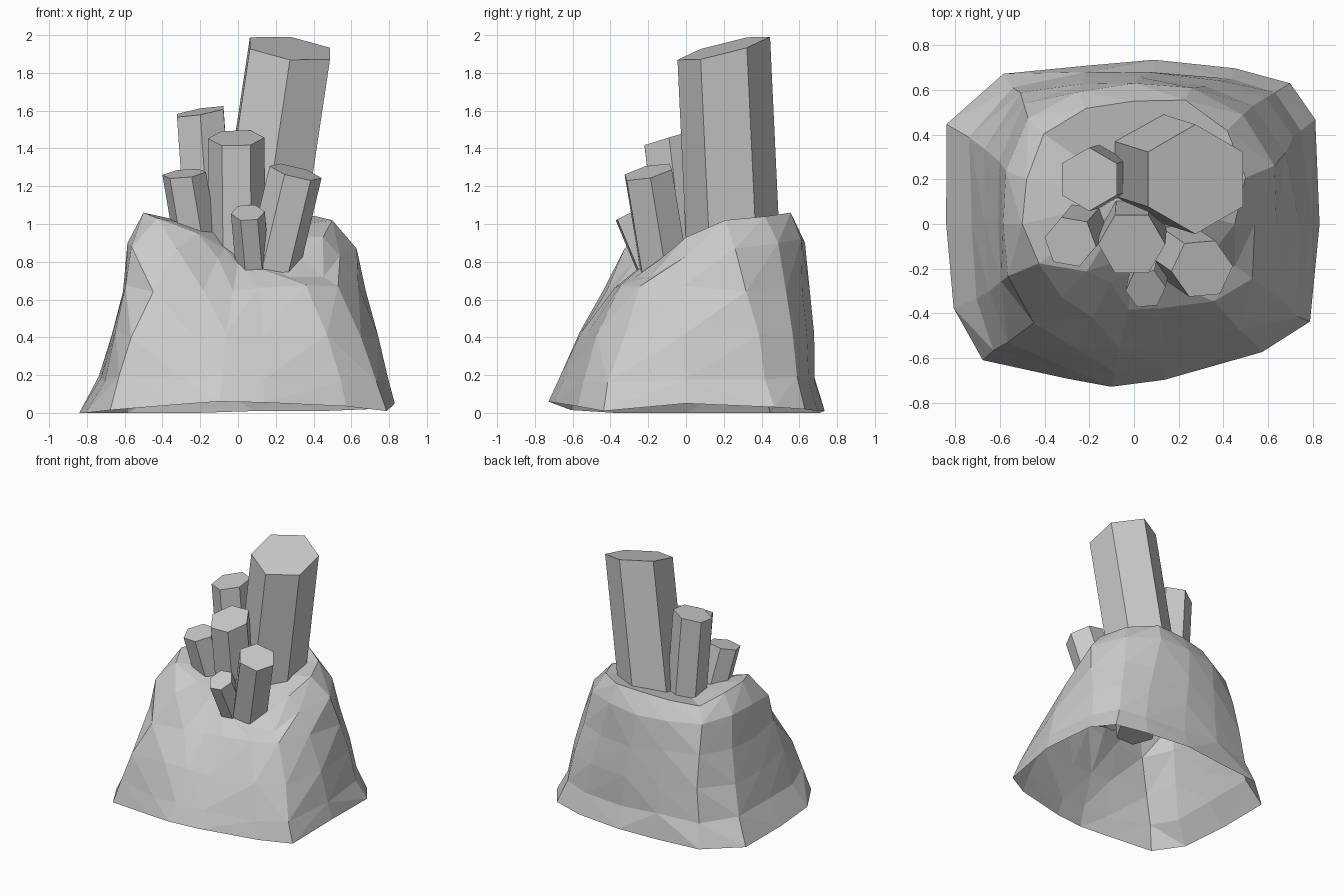
import bpy, bmesh, math, random
from mathutils import Vector

if "Cube" in bpy.data.objects:
    bpy.data.objects.remove(bpy.data.objects["Cube"])

random.seed(4)

grey = bpy.data.materials.new("stone grey")
grey.diffuse_color = (0.6, 0.6, 0.6, 1)
grey.use_nodes = True
grey.node_tree.nodes["Principled BSDF"].inputs["Base Color"].default_value = grey.diffuse_color


def finish(bm, name):
    me = bpy.data.meshes.new(name)
    bm.to_mesh(me)
    bm.free()
    me.materials.append(grey)
    ob = bpy.data.objects.new(name, me)
    bpy.context.collection.objects.link(ob)
    return ob


# Rock: open-bottomed faceted shell, rings of 16 radii (from +x, anticlockwise)
ANGLES = [0, 30, 42, 57, 83, 107, 131, 152, 180, 205, 222, 246, 262, 281, 315, 331]
RADII = [
    [.83, .936, .94, .83, .74, .74, .89, .95, .84, .89, .91, .755, .735, .71, .81, .90],
    [.80, .86, .86, .78, .69, .71, .82, .83, .73, .78, .85, .71, .67, .66, .77, .84],
    [.74, .81, .82, .75, .68, .69, .78, .75, .67, .71, .77, .61, .555, .55, .67, .73],
    [.64, .75, .75, .70, .66, .67, .73, .66, .61, .65, .63, .46, .38, .39, .50, .58],
    [.54, .68, .69, .66, .63, .64, .67, .62, .585, .61, .46, .28, .22, .26, .38, .49],
    [.45, .54, .59, .60, .55, .56, .57, .52, .50, .46, .30, .18, .12, .14, .28, .37],
]
Z_BASE = [.05, .03, .02, .01, .01, .0, 0, 0, 0, 0, .015, .045, .06, .055, .035, .01]
Z_SHOULDER = [.83, .87, .90, .92, .90, .90, .89, .90, .90, .88, .87, .82, .79, .77, .72, .72]
Z_RIM = [.93, 1.02, 1.04, 1.06, 1.05, 1.03, .99, 1.04, 1.06, 1.03, .95, .87, .84, .82, .77, .81]
CORNER = [1, 1, .8, .4, 0, 0]     # how far each ring follows the uneven base corners
N = 16


def ring_z(level, i):
    return [Z_BASE[i], .18, .42, .66, Z_SHOULDER[i], Z_RIM[i]][level]


bm = bmesh.new()
rings = []
for level, row in enumerate(RADII):
    ring = []
    for i, r in enumerate(row):
        even = 360 * i / N
        a = math.radians(even + (ANGLES[i] - even) * CORNER[level])
        z = ring_z(level, i)
        if 0 < level < 4:
            a += random.uniform(-.02, .02)
            r += random.uniform(-.005, .005)
            z += random.uniform(-.02, .02)
        ring.append(bm.verts.new((r * math.cos(a), r * math.sin(a), z)))
    rings.append(ring)
for low, high in zip(rings, rings[1:]):
    for i in range(N):
        j = (i + 1) % N
        a, b, c, d = low[i], low[j], high[j], high[i]
        # split along the diagonal that keeps the surface convex
        n = (b.co - a.co).cross(c.co - a.co)
        if (d.co - a.co).dot(n) <= 0:
            bm.faces.new((a, b, c))
            bm.faces.new((a, c, d))
        else:
            bm.faces.new((a, b, d))
            bm.faces.new((b, c, d))
crown = bm.verts.new((0, .12, .95))
for i in range(N):
    bm.faces.new((rings[-1][i], rings[-1][(i + 1) % N], crown))
finish(bm, "rock")


# Crystals: leaning hexagonal prisms with a slanted flat top
def crystal(name, top, radius, lean, slant, turn, base_z):
    bm = bmesh.new()
    top = Vector(top)
    axis = Vector((lean[0], lean[1], 1))
    upper, lower = [], []
    for k in range(6):
        a = math.radians(turn + 60 * k)
        dx, dy = radius * math.cos(a), radius * math.sin(a)
        p = top + Vector((dx, dy, slant[0] * dx + slant[1] * dy))
        upper.append(bm.verts.new(p))
        # square-cut lower end
        q = base_z - lean[0] * dx - lean[1] * dy
        lower.append(bm.verts.new(p + axis * (q - p.z)))
    bm.faces.new(upper)
    bm.faces.new(lower[::-1])
    for k in range(6):
        j = (k + 1) % 6
        bm.faces.new((lower[k], lower[j], upper[j], upper[k]))
    finish(bm, name)


crystal("tall_crystal", (.275, .20, 1.93), .245, (.15, -.047), (-.13, .25), 30, .5)
crystal("back_left_crystal", (-.20, .20, 1.595), .142, (-.07, -.02), (.17, .12), 30, .7)
crystal("middle_crystal", (-.01, -.09, 1.455), .15, (-.01, -.12), (.02, .30), 0, .48)
crystal("left_crystal", (-.285, -.08, 1.267), .117, (-.17, -.20), (.10, .20), -10, .68)
crystal("right_crystal", (.305, -.20, 1.275), .138, (.24, -.165), (-.25, .22), 5, .6)
crystal("small_crystal", (.052, -.29, 1.06), .09, (-.09, -.42), (.02, .50), 5, .6)
